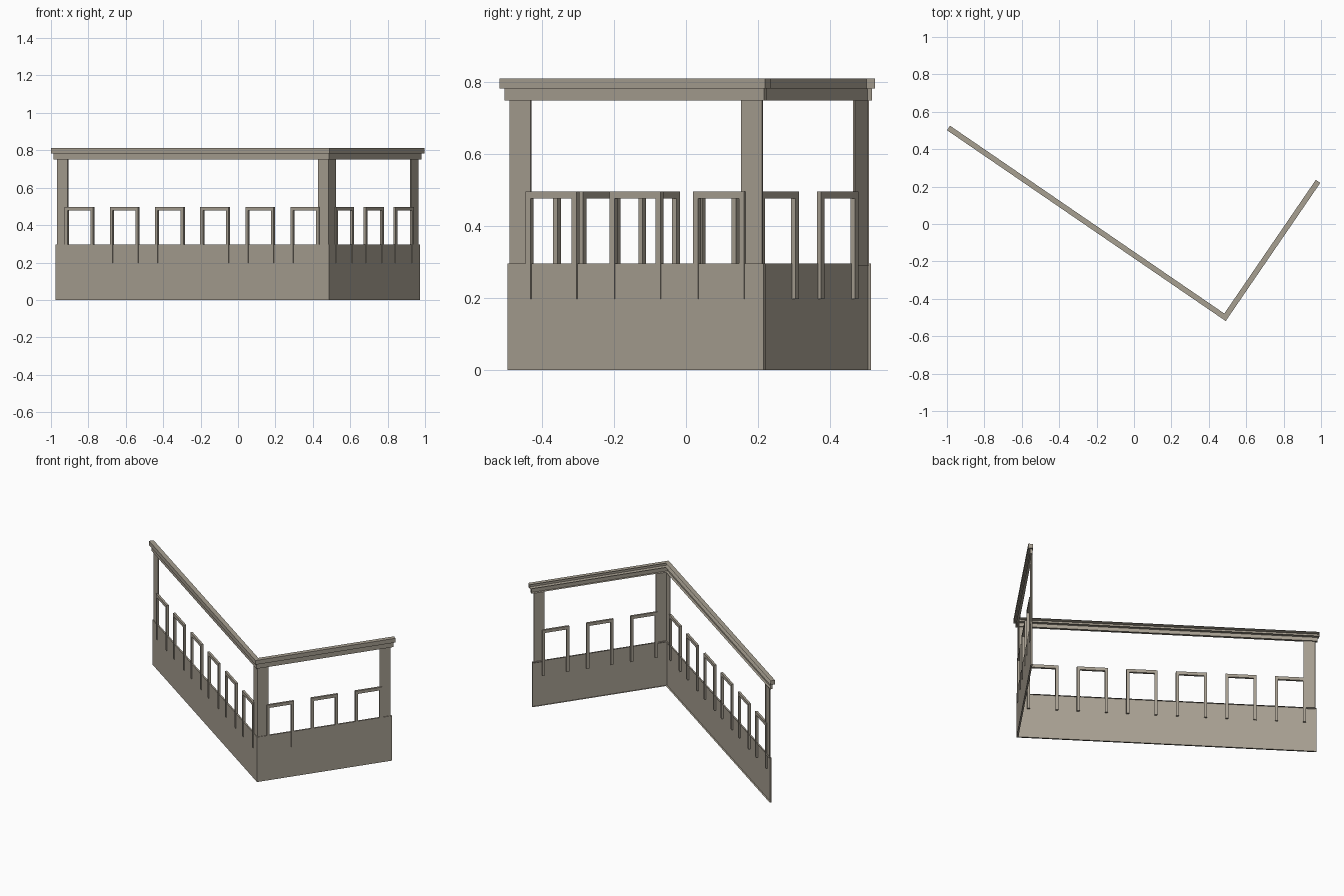
import bpy
import bmesh
from math import radians, sin, cos
from mathutils import Vector

if "Cube" in bpy.data.objects:
    bpy.data.objects.remove(bpy.data.objects["Cube"])

stone = bpy.data.materials.new("warm grey stone")
stone.use_nodes = True
COLOR = (0.39, 0.35, 0.285, 1)
stone.diffuse_color = COLOR
stone.node_tree.nodes["Principled BSDF"].inputs["Base Color"].default_value = COLOR

# Two wings run from one corner: a along the long wing, b along the short wing
CORNER = Vector((0.486, -0.496, 0))
TURN = radians(34.4)
U = Vector((-cos(TURN), sin(TURN), 0))
V = Vector((sin(TURN), cos(TURN), 0))
LONG, SHORT = 1.773, 0.862


def prism(name, outline, z0, z1, open_sides=()):
    """Extrude an (a, b) outline, leaving the listed sides open."""
    bm = bmesh.new()
    low, high = ([bm.verts.new(CORNER + U * a + V * b + Vector((0, 0, z)))
                  for a, b in outline] for z in (z0, z1))
    bm.faces.new(low)
    bm.faces.new(high)
    n = len(outline)
    for i in range(n):
        if i not in open_sides:
            j = (i + 1) % n
            bm.faces.new((low[i], low[j], high[j], high[i]))
    bmesh.ops.recalc_face_normals(bm, faces=bm.faces)
    mesh = bpy.data.meshes.new(name)
    bm.to_mesh(mesh)
    bm.free()
    mesh.materials.append(stone)
    obj = bpy.data.objects.new(name, mesh)
    bpy.context.collection.objects.link(obj)
    return obj


def corner_run(name, long_end, short_end, out, depth, z0, z1):
    """L-shaped shell following both wings, with an open back."""
    o, i = -out, depth - out
    outline = [(long_end, o), (o, o), (o, short_end),
               (i, short_end), (i, i), (long_end, i)]
    prism(name, outline, z0, z1, open_sides=(3, 4))


def panel(name, wing, start, end, front, back, z0, z1, open_back=False):
    """Upright slab on one wing, between two distances from the corner."""
    outline = [(start, front), (end, front), (end, back), (start, back)]
    if wing == "short":
        outline = [(b, a) for a, b in outline]
    return prism(name, outline, z0, z1, open_sides=(2,) if open_back else ())


# Parapet wall
corner_run("base_wall", LONG, SHORT, 0, 0.01, 0, 0.296)

# Stepped roof beam
for name, out, depth, z0, z1 in (("lower_beam", 0.006, 0.016, 0.75, 0.783),
                                 ("cornice", 0.0165, 0.029, 0.783, 0.811)):
    corner_run(name, LONG + out, SHORT + out, out, depth, z0, z1)

# Corner pillar and the two end pillars
POST = 0.07
corner_run("corner_pillar", POST + 0.004, POST + 0.004, -0.004, 0.006, 0.29, 0.75)
for wing, length in (("long", LONG), ("short", SHORT)):
    panel(wing + "_end_pillar", wing, length - 0.008 - POST, length - 0.008,
          0.004, 0.01, 0.29, 0.75, open_back=True)

# Window frames: two legs and a lintel each
LEG, SILL, HEAD, TOP = 0.017, 0.197, 0.477, 0.497
FRONT, BACK = -0.003, 0.011
for wing, length, count, width in (("long", LONG, 6, 0.183), ("short", SHORT, 3, 0.172)):
    first = 0.063
    pitch = (length - 2 * first - width) / (count - 1)
    for k in range(count):
        start = first + k * pitch
        end = start + width
        label = f"{wing}_window_{k + 1}"
        panel(label + "_leg_a", wing, start, start + LEG, FRONT, BACK, SILL, HEAD)
        panel(label + "_leg_b", wing, end - LEG, end, FRONT, BACK, SILL, HEAD)
        panel(label + "_lintel", wing, start, end, FRONT, BACK, HEAD, TOP)
